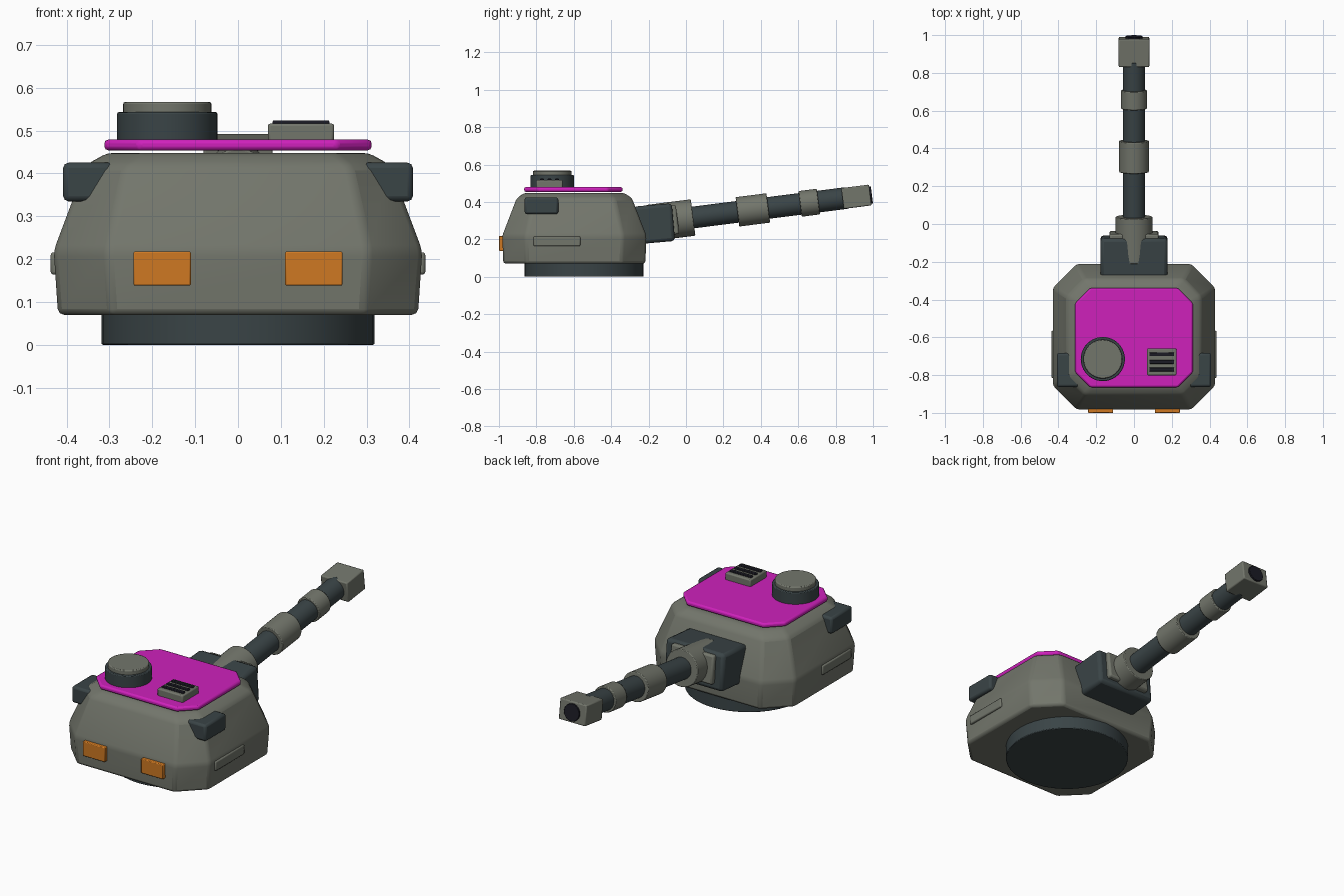
import bpy, bmesh, math
from mathutils import Vector

default = bpy.data.objects.get("Cube")
if default:
    bpy.data.objects.remove(default, do_unlink=True)


def material(name, rgb):
    m = bpy.data.materials.new(name)
    m.use_nodes = True
    m.diffuse_color = (*rgb, 1)
    bsdf = next(n for n in m.node_tree.nodes if n.type == 'BSDF_PRINCIPLED')
    bsdf.inputs["Base Color"].default_value = (*rgb, 1)
    return m


GREY = material("armour grey", (0.17, 0.18, 0.148))
DARK = material("dark steel", (0.042, 0.058, 0.062))
MAGENTA = material("magenta panel", (0.62, 0.015, 0.5))
ORANGE = material("orange lamp", (0.62, 0.19, 0.016))
BLACK = material("bore black", (0.011, 0.011, 0.018))


def finish(name, bm, mat, bevel, loc=(0, 0, 0), tilt=0):
    """Turn a bmesh into a bevelled, smooth-shaded object."""
    bmesh.ops.recalc_face_normals(bm, faces=bm.faces)
    mesh = bpy.data.meshes.new(name)
    bm.to_mesh(mesh)
    bm.free()
    mesh.materials.append(mat)
    ob = bpy.data.objects.new(name, mesh)
    bpy.context.collection.objects.link(ob)
    ob.location = loc
    ob.rotation_euler.x = tilt
    if bevel:
        mod = ob.modifiers.new("soft edges", 'BEVEL')
        mod.width = bevel
        mod.segments = 2
        mod.limit_method = 'ANGLE'
        mod.angle_limit = math.radians(20)
    bpy.ops.object.select_all(action='DESELECT')
    bpy.context.view_layer.objects.active = ob
    ob.select_set(True)
    bpy.ops.object.shade_smooth_by_angle(angle=math.radians(35))
    return ob


def box(name, centre, size, mat, bevel=0.006, tilt=0):
    bm = bmesh.new()
    bmesh.ops.create_cube(bm, size=1)
    bmesh.ops.scale(bm, vec=Vector(size), verts=bm.verts)
    return finish(name, bm, mat, bevel, centre, tilt)


def cylinder(name, centre, radius, depth, mat, bevel=0.004, tilt=0):
    bm = bmesh.new()
    bmesh.ops.create_cone(bm, cap_ends=True, segments=40, radius1=radius,
                          radius2=radius, depth=depth)
    return finish(name, bm, mat, bevel, centre, tilt)


def octagon_stack(name, y, layers, mat, bevel):
    """Loft cut-corner rectangles given as (z, half width, half length, cut)."""
    bm = bmesh.new()
    rings = []
    for z, w, l, c in layers:
        pts = [(w, c - l), (w, l - c), (w - c, l), (c - w, l),
               (-w, l - c), (-w, c - l), (c - w, -l), (w - c, -l)]
        rings.append([bm.verts.new((px, py, z)) for px, py in pts])
    for a, b in zip(rings, rings[1:]):
        for i in range(8):
            j = (i + 1) % 8
            bm.faces.new((a[i], a[j], b[j], b[i]))
    bm.faces.new(rings[0])
    bm.faces.new(rings[-1])
    return finish(name, bm, mat, bevel, (0, y, 0))


# Turret ring, armoured shell and roof panel
cylinder("turret_ring", (0, -0.545, 0.05), 0.319, 0.1, DARK)
octagon_stack("turret_shell", -0.597, [(0.07, 0.42, 0.38, 0.125),
                                       (0.22, 0.43, 0.385, 0.125),
                                       (0.42, 0.355, 0.308, 0.095),
                                       (0.448, 0.305, 0.268, 0.08)], GREY, 0.014)
octagon_stack("roof_panel", -0.602, [(0.454, 0.312, 0.263, 0.08),
                                     (0.479, 0.312, 0.263, 0.08)], MAGENTA, 0.009)

# Paired fittings
for side, s in (("left", 1), ("right", -1)):
    box(f"{side}_lamp", (s * 0.177, -0.98, 0.178), (0.134, 0.04, 0.08), ORANGE, 0.004)
    box(f"{side}_side_pod", (s * 0.349, -0.773, 0.38), (0.118, 0.18, 0.09), DARK, 0.012)
    box(f"{side}_side_rail", (s * 0.412, -0.69, 0.19), (0.05, 0.25, 0.052), GREY, 0.006)

# Hatch and vent on the roof
cylinder("hatch_base", (-0.165, -0.715, 0.505), 0.117, 0.076, DARK)
cylinder("hatch_lid", (-0.165, -0.715, 0.55), 0.103, 0.034, GREY, 0.005)
box("vent_box", (0.147, -0.73, 0.495), (0.155, 0.142, 0.043), GREY)
for i in range(3):
    box(f"vent_slat_{i + 1}", (0.147, -0.77 + i * 0.04, 0.517), (0.132, 0.02, 0.014),
        BLACK, 0.003)

# Gun assembly along a raised axis
SLOPE = 0.127
AIM = math.atan(SLOPE)


def on_axis(y0, y1):
    y = (y0 + y1) / 2
    return (0, y, 0.312 + SLOPE * y), (y1 - y0) / math.cos(AIM)


def tube(name, y0, y1, radius, mat, bevel=0.004):
    centre, length = on_axis(y0, y1)
    cylinder(name, centre, radius, length, mat, bevel, AIM - math.pi / 2)


def block(name, y0, y1, width, height, mat, bevel):
    centre, length = on_axis(y0, y1)
    box(name, centre, (width, length, height), mat, bevel, AIM)


box("gun_mantlet", (0, -0.172, 0.283), (0.355, 0.21, 0.202), DARK, 0.018,
    math.radians(5))
block("mantlet_plate", -0.1, -0.045, 0.26, 0.155, GREY, 0.01)
tube("barrel_collar", -0.2, 0.038, 0.098, GREY)
tube("barrel", 0.0, 0.86, 0.058, DARK)
tube("long_sleeve", 0.275, 0.44, 0.079, GREY)
tube("short_sleeve", 0.61, 0.708, 0.069, GREY)
block("muzzle_block", 0.837, 0.985, 0.162, 0.112, GREY, 0.006)
tube("muzzle_bore", 0.96, 0.994, 0.046, BLACK, 0.002)
